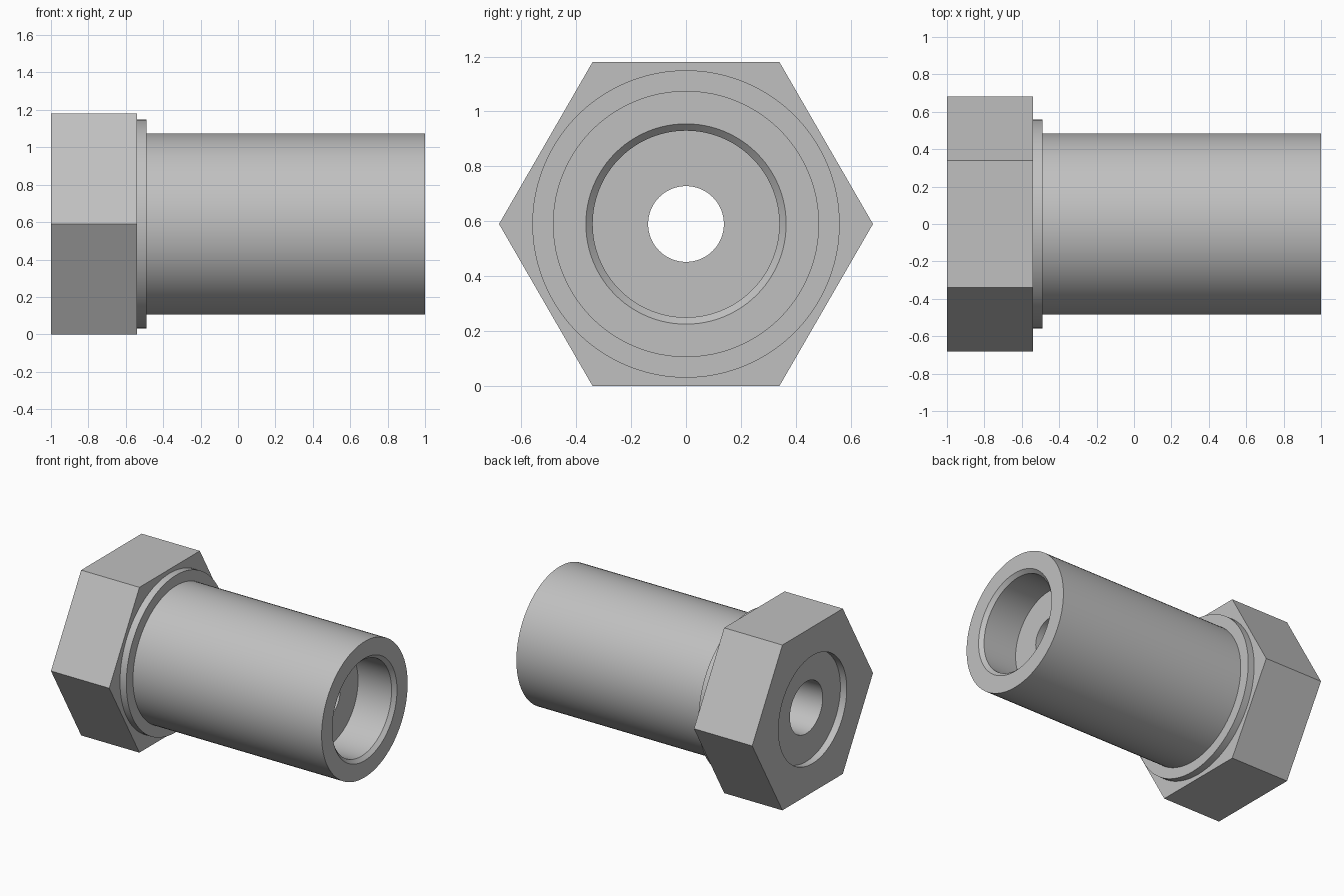
import bpy
import bmesh
from math import cos, pi, radians, tau

SIDES = 96
APOTHEM = 0.59   # half the distance across the flats, also the axis height

cube = bpy.data.objects.get("Cube")
if cube:
    bpy.data.objects.remove(cube, do_unlink=True)

steel = bpy.data.materials.new("grey_steel")
steel.use_nodes = True
steel.diffuse_color = (0.53, 0.53, 0.53, 1)
steel.node_tree.nodes["Principled BSDF"].inputs["Base Color"].default_value = steel.diffuse_color


def hex_radius(angle):
    """Distance from the axis to a hexagon with corners at +y and -y."""
    return APOTHEM / cos(angle % (pi / 3) - pi / 6)


def lathe(name, profile):
    """Sweep (x, radius) points around the x axis; radius None means hexagonal."""
    bm = bmesh.new()
    rings = []
    for x, radius in profile:
        ring = []
        for k in range(SIDES):
            a = tau * k / SIDES
            r = hex_radius(a) if radius is None else radius
            ring.append(bm.verts.new((x, r * cos(a), r * cos(a - pi / 2))))
        rings.append(ring)
    for a, b in zip(rings, rings[1:]):
        for k in range(SIDES):
            n = (k + 1) % SIDES
            bm.faces.new((a[k], a[n], b[n], b[k]))
    mesh = bpy.data.meshes.new(name)
    bm.to_mesh(mesh)
    bm.free()
    mesh.materials.append(steel)
    obj = bpy.data.objects.new(name, mesh)
    obj.location.z = APOTHEM
    bpy.context.collection.objects.link(obj)
    bpy.ops.object.select_all(action="DESELECT")
    obj.select_set(True)
    bpy.context.view_layer.objects.active = obj
    bpy.ops.object.shade_smooth_by_angle(angle=radians(30))
    return obj


# Hexagonal head: rear face around the recess, flats, front face around the collar
lathe("hex_head", [(-1, 0.385), (-1, None), (-0.54, None), (-0.54, 0.56)])

# Barrel: collar, tube, chamfered socket, tapered through hole, rear recess
lathe("barrel", [
    (-0.54, 0.56), (-0.49, 0.56), (-0.49, 0.485), (1, 0.485),
    (1, 0.365), (0.975, 0.34), (0.71, 0.34), (0.71, 0.138),
    (-0.95, 0.185), (-0.95, 0.385), (-1, 0.385),
])
